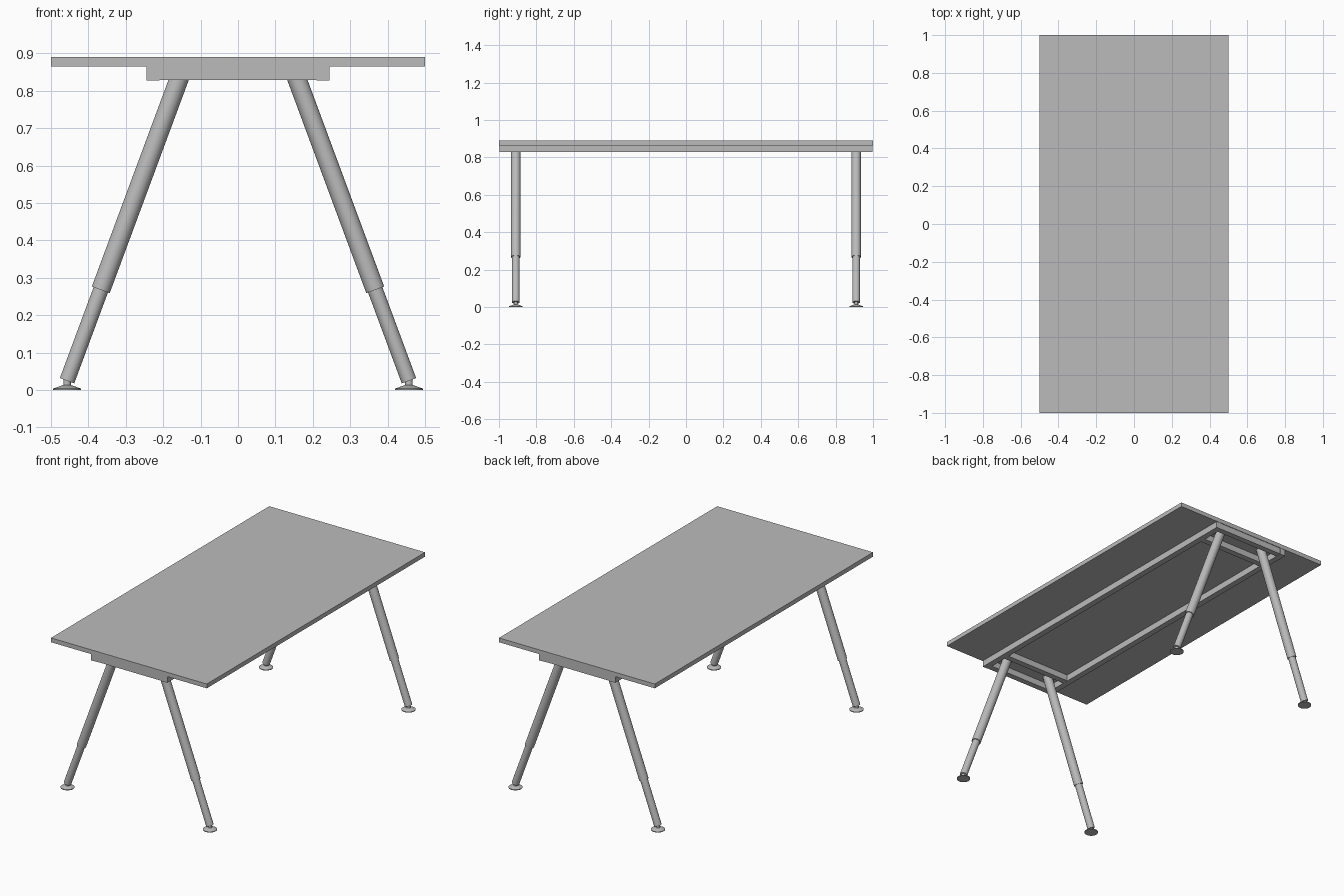
import bpy, bmesh
from mathutils import Vector

if "Cube" in bpy.data.objects:
    bpy.data.objects.remove(bpy.data.objects["Cube"])

metal = bpy.data.materials.new("plain grey")
metal.diffuse_color = (0.5, 0.5, 0.5, 1)
metal.use_nodes = True
metal.node_tree.nodes["Principled BSDF"].inputs["Base Color"].default_value = metal.diffuse_color


def finish(name, bm, smooth=False):
    bmesh.ops.recalc_face_normals(bm, faces=bm.faces)
    mesh = bpy.data.meshes.new(name)
    bm.to_mesh(mesh)
    bm.free()
    mesh.materials.append(metal)
    ob = bpy.data.objects.new(name, mesh)
    bpy.context.collection.objects.link(ob)
    if smooth:
        bpy.ops.object.select_all(action='DESELECT')
        ob.select_set(True)
        bpy.context.view_layer.objects.active = ob
        bpy.ops.object.shade_smooth_by_angle(angle=0.6)
    return ob


def box(name, lo, hi):
    lo, hi = Vector(lo), Vector(hi)
    bm = bmesh.new()
    bmesh.ops.create_cube(bm, size=1)
    for v in bm.verts:
        v.co = Vector([c * s for c, s in zip(v.co, hi - lo)]) + (lo + hi) / 2
    return finish(name, bm)


def tube(name, a, b, r1, r2=None, flat_top=None):
    """Round bar from a to b, optionally trimmed level at a height."""
    a, b = Vector(a), Vector(b)
    bm = bmesh.new()
    bmesh.ops.create_cone(bm, cap_ends=True, segments=32, radius1=r1,
                          radius2=r1 if r2 is None else r2, depth=(b - a).length)
    bm.transform((b - a).to_track_quat('Z', 'Y').to_matrix().to_4x4())
    bmesh.ops.translate(bm, verts=bm.verts, vec=(a + b) / 2)
    if flat_top is not None:
        bmesh.ops.bisect_plane(bm, geom=bm.verts[:] + bm.edges[:] + bm.faces[:],
                               plane_co=(0, 0, flat_top), plane_no=(0, 0, 1),
                               clear_outer=True)
        bmesh.ops.holes_fill(bm, edges=[e for e in bm.edges if e.is_boundary])
    return finish(name, bm, True)


# Table top
TOP, UNDER, RAIL = 0.89, 0.865, 0.829
box("table_top", (-0.5, -1, UNDER), (0.5, 1, TOP))

# Long rails under the top
for s, side in ((-1, "left"), (1, "right")):
    xs = sorted((s * 0.21, s * 0.245))
    box(f"{side}_rail", (xs[0], -0.998, RAIL - 0.001), (xs[1], 0.998, UNDER))

# Pairs of cross bars at each end
for s, end in ((-1, "front"), (1, "back")):
    for y0, y1, where in ((0.82, 0.855, "inner"), (0.963, 0.997, "outer")):
        ys = sorted((s * y0, s * y1))
        box(f"{end}_{where}_cross_bar", (-0.21, ys[0], RAIL), (0.21, ys[1], UNDER))

# Splayed telescopic legs with round feet
for sx, side in ((-1, "left"), (1, "right")):
    for sy, end in ((-1, "front"), (1, "back")):
        n = f"{end}_{side}"
        y = sy * 0.91
        foot_x = sx * 0.457

        def at(z):
            return (foot_x - sx * 0.371 * (z - 0.025), y, z)

        tube(n + "_upper_leg", at(0.268), at(0.90), 0.0255, flat_top=UNDER)
        tube(n + "_lower_leg", at(0.025), at(0.30), 0.0205)
        tube(n + "_foot_stem", (foot_x, y, 0.008), (foot_x, y, 0.04), 0.01)
        tube(n + "_foot_rim", (foot_x, y, 0), (foot_x, y, 0.004), 0.037)
        tube(n + "_foot_cone", (foot_x, y, 0.004), (foot_x, y, 0.013), 0.037, 0.012)
